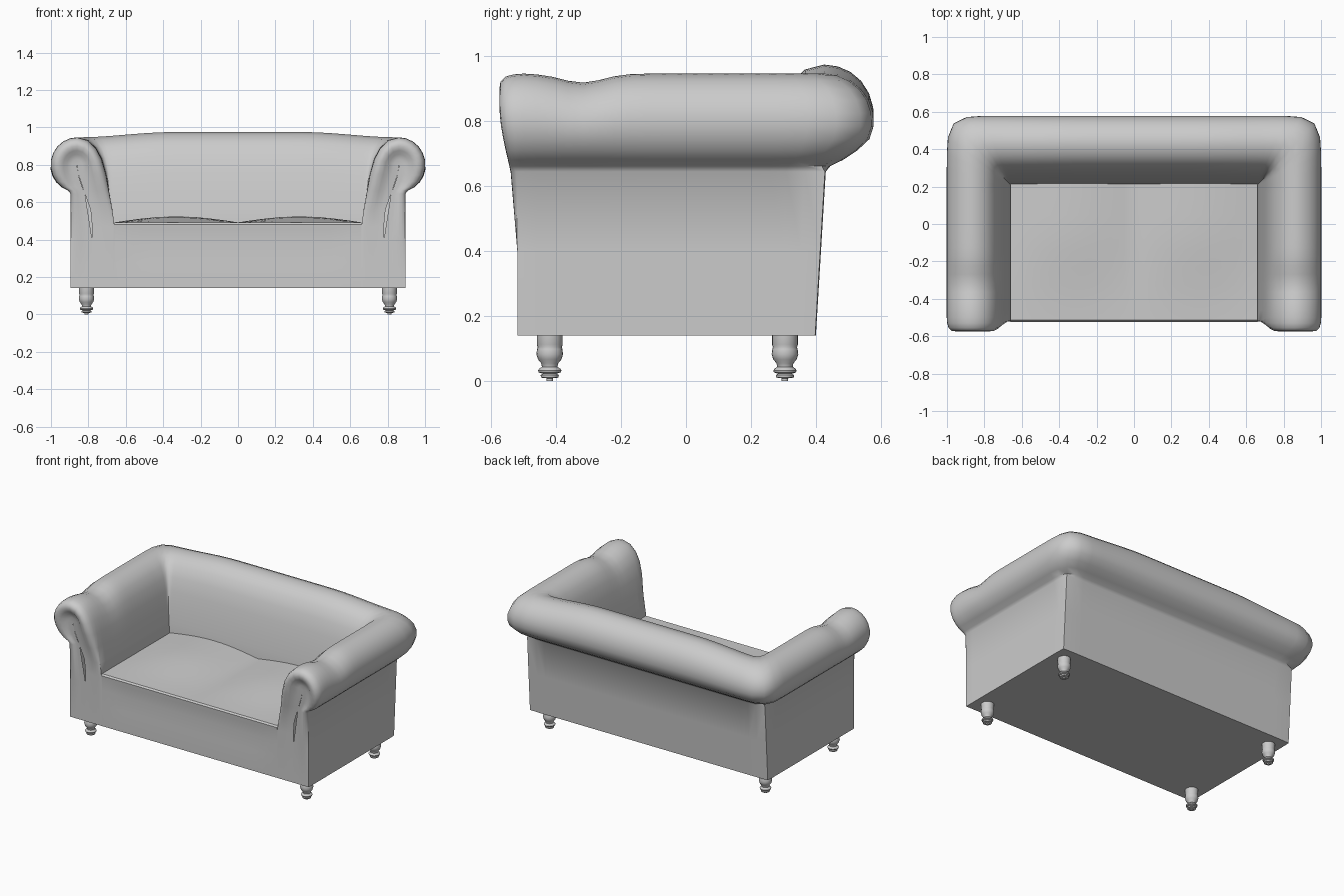
import bpy, bmesh, math
from mathutils import Vector

cube = bpy.data.objects.get("Cube")
if cube:
    bpy.data.objects.remove(cube, do_unlink=True)

GREY = (0.6, 0.6, 0.6, 1)
mat = bpy.data.materials.new("plain grey")
mat.use_nodes = True
mat.diffuse_color = GREY
mat.node_tree.nodes["Principled BSDF"].inputs["Base Color"].default_value = GREY

IN_X, IN_Y, FRONT, BASE = 0.66, 0.21, -0.52, 0.14   # seat edges, front plane, underside


def smooth(a, b, v):
    v = min(max((v - a) / (b - a), 0), 1)
    return v * v * (3 - 2 * v)


def finish(bm, name, angle=40, mirror=False):
    bmesh.ops.remove_doubles(bm, verts=bm.verts, dist=0.0005)
    bmesh.ops.recalc_face_normals(bm, faces=bm.faces)
    mesh = bpy.data.meshes.new(name)
    bm.to_mesh(mesh)
    bm.free()
    mesh.materials.append(mat)
    obj = bpy.data.objects.new(name, mesh)
    bpy.context.collection.objects.link(obj)
    bpy.ops.object.select_all(action='DESELECT')
    obj.select_set(True)
    bpy.context.view_layer.objects.active = obj
    bpy.ops.object.shade_smooth_by_angle(angle=math.radians(angle))
    if mirror:
        mod = obj.modifiers.new("mirror", 'MIRROR')
        mod.use_clip = True
    return obj


def loft(bm, rings, closed=True):
    rows = [[bm.verts.new(p) for p in ring] for ring in rings]
    n = len(rows[0])
    for a, b in zip(rows, rows[1:]):
        for i in range(n if closed else n - 1):
            j = (i + 1) % n
            bm.faces.new((a[i], a[j], b[j], b[i]))
    return rows


# Cross-section of arm and back: (distance outward from seat edge, height)
profile = [(0, BASE), (0, 0.47), (0.012, 0.56), (0.03, 0.66), (0.045, 0.75),
           (0.068, 0.83), (0.1, 0.89), (0.145, 0.932)]
for deg in range(90, -71, -16):
    a = math.radians(deg)
    profile.append((0.2 + 0.142 * math.cos(a), 0.8 + 0.147 * math.sin(a)))
profile += [(0.235, 0.645), (0.235, 0.4), (0.235, BASE)]


def shape(bx, by, deg):
    """One ring of the roll, facing outward at the given angle."""
    c, s = math.cos(math.radians(deg)), math.sin(math.radians(deg))
    ring = []
    for t, z in profile:
        p = 6 if z > 0.66 else 60
        size = (abs(c) ** p + abs(s) ** p) ** (1 / p)
        k = 0.81 + 0.13 * smooth(BASE, 0.65, z) + 0.14 * smooth(0.65, 0.76, z)
        x, y = bx + t * c / size, by + t * k * s / size
        high = smooth(0.65, 0.95, z)
        if deg == 0:
            z -= 0.028 * high * math.exp(-((y + 0.32) / 0.09) ** 2)
        z += 0.028 * high * smooth(0.85, 0.35, x) * (deg > 0) if x > 0.85 else \
            0.028 * high * (1 - smooth(0.35, 0.85, x)) * (deg > 0)
        ring.append(Vector((x, y, z)))
    return ring


def front_ring(shrink, bulge):
    """Ring of the scrolled arm front, drawn in towards its spine."""
    ring = []
    for t, z in profile:
        cz = min(z, 0.8)
        ct = 0.12 + 0.08 * smooth(0.5, 0.8, cz)
        t, z = t + (ct - t) * shrink, z + (cz - z) * shrink
        ring.append(Vector((IN_X + t, FRONT - smooth(0.5, 0.85, z) * bulge, z)))
    return ring


# Rolled arms and back, half built and mirrored
bm = bmesh.new()
fronts = [(1, 0.022), (0.8, 0.024), (0.62, 0.03), (0.48, 0.046), (0.32, 0.055),
          (0.17, 0.052), (0.06, 0.035), (0.015, 0.01)]
rings = [front_ring(s, b) for s, b in fronts]
rings.append(front_ring(0, -0.02))
rings += [shape(IN_X, -0.46 + 0.67 * i / 14, 0) for i in range(15)]
rings += [shape(IN_X, IN_Y, d) for d in (12, 24, 35, 45, 55, 66, 78, 90)]
rings += [shape(IN_X * (1 - i / 8), IN_Y, 90) for i in range(1, 9)]
loft(bm, rings)
finish(bm, "rolled_arms_and_back", 50, True)

# Seat and base: front, softly crowned top, underside
bm = bmesh.new()
rings = []
for i in range(25):
    x = IN_X * (i / 12 - 1)
    crown = 0.032 * math.sin(math.pi * abs(x) / IN_X)
    ring = [Vector((x, FRONT, BASE)), Vector((x, FRONT, 0.28)),
            Vector((x, FRONT + 0.006 * smooth(IN_X, 0.5, abs(x)), 0.38)),
            Vector((x, FRONT, 0.45)), Vector((x, FRONT - 0.003, 0.482))]
    for j in range(9):
        v = j / 8
        ring.append(Vector((x, FRONT + 0.006 + v * 0.75,
                            0.492 + crown * smooth(0, 0.7, v))))
    ring.append(Vector((x, IN_Y + 0.02, BASE)))
    rings.append(ring)
rows = loft(bm, rings)
bm.faces.new(rows[0])
bm.faces.new(rows[-1])
finish(bm, "seat_and_base", 40)

# Turned legs
turning = [(0, 0), (0.01, 0), (0.01, 0.008), (0.027, 0.01), (0.028, 0.018), (0.021, 0.022),
           (0.034, 0.026), (0.036, 0.032), (0.032, 0.038), (0.024, 0.043), (0.026, 0.054),
           (0.036, 0.066), (0.041, 0.082), (0.039, 0.098), (0.037, 0.104), (0.04, 0.112),
           (0.04, BASE + 0.005)]
for side, sx in (("left", 1), ("right", -1)):
    for end, y in (("front", -0.42), ("back", 0.305)):
        bm = bmesh.new()
        loft(bm, [[Vector((r * math.cos(a), r * math.sin(a), z))
                   for a in (math.tau * i / 20 for i in range(20))] for r, z in turning])
        leg = finish(bm, end + "_" + side + "_leg", 50)
        leg.location = (0.81 * sx, y, 0)
